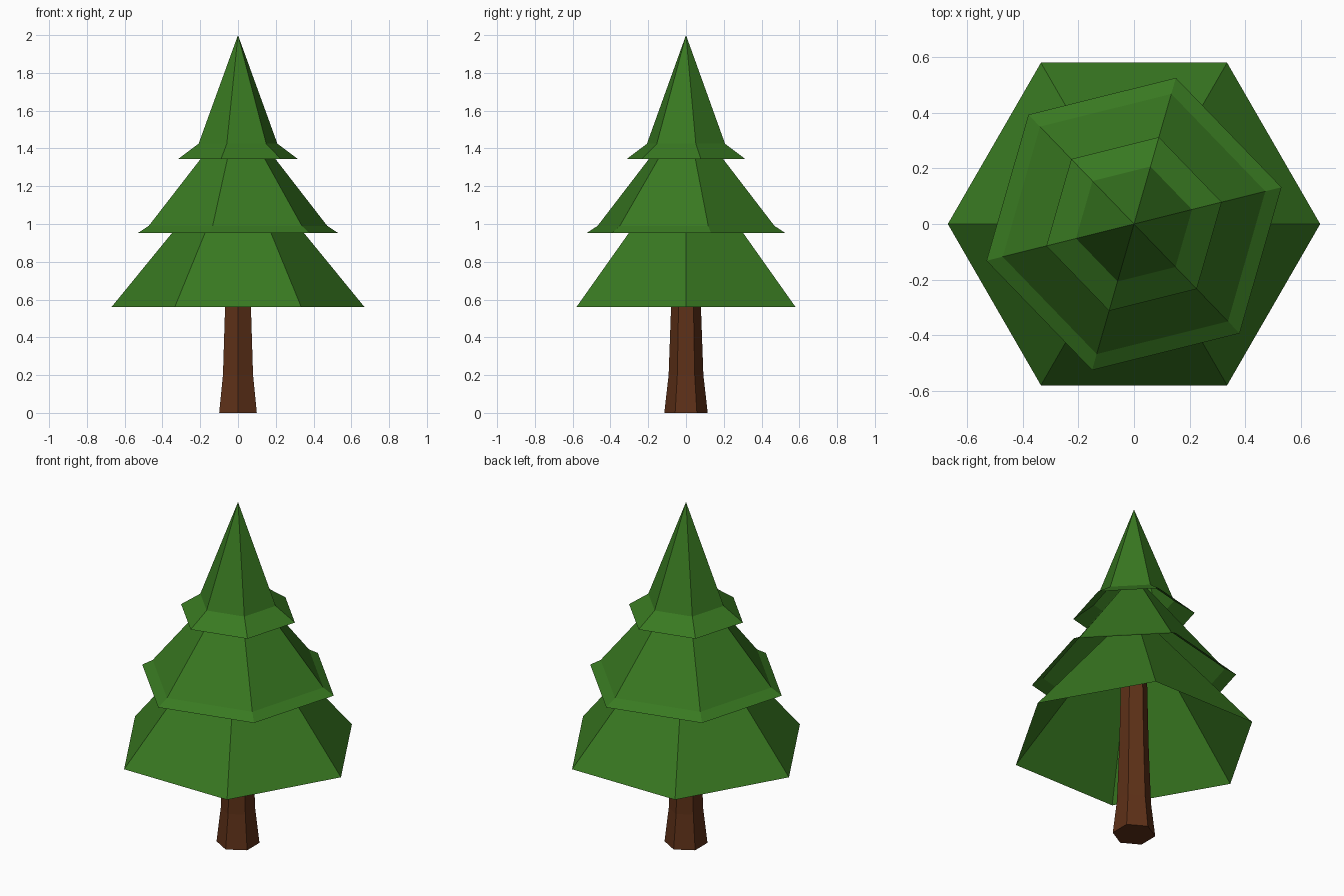
import bpy, bmesh
from math import cos, sin, radians, tau

if "Cube" in bpy.data.objects:
    bpy.data.objects.remove(bpy.data.objects["Cube"])

SIDES = 6


def material(name, color):
    m = bpy.data.materials.new(name)
    m.diffuse_color = color
    m.use_nodes = True
    m.node_tree.nodes["Principled BSDF"].inputs["Base Color"].default_value = m.diffuse_color
    return m


def stack(name, profile, turn, mat, cap=False):
    """Hexagonal flat-faced loft through (radius, z) rings; radius 0 makes a tip."""
    bm = bmesh.new()
    prev = None
    for r, z in profile:
        if r == 0:
            ring = [bm.verts.new((0, 0, z))] * SIDES
        else:
            ring = [bm.verts.new((r * cos(radians(turn) + tau * i / SIDES),
                                  r * sin(radians(turn) + tau * i / SIDES), z))
                    for i in range(SIDES)]
        if prev:
            for i in range(SIDES):
                j = (i + 1) % SIDES
                quad = [prev[i], prev[j], ring[j], ring[i]]
                bm.faces.new(list(dict.fromkeys(quad)))
        elif cap:
            bm.faces.new(ring[::-1])
        prev = ring
    mesh = bpy.data.meshes.new(name)
    bm.to_mesh(mesh)
    bm.free()
    mesh.materials.append(mat)
    obj = bpy.data.objects.new(name, mesh)
    bpy.context.collection.objects.link(obj)
    return obj


green = material("needles", (0.04, 0.19, 0.015, 1))
brown = material("bark", (0.11, 0.03, 0.009, 1))

# Trunk, flared at the foot and running up inside the foliage
stack("trunk", [(0.115, 0), (0.092, 0.2), (0.079, 0.56), (0.07, 1.0)], 30, brown, cap=True)

# Foliage tiers: open underneath, the upper two with a flared lip
stack("lower_foliage", [(0.67, 0.56), (0, 1.38)], 0, green)
stack("middle_foliage", [(0.547, 0.952), (0.487, 0.99), (0, 1.6)], 14, green)
stack("upper_foliage", [(0.325, 1.345), (0.215, 1.425), (0, 2.0)], 14, green)
